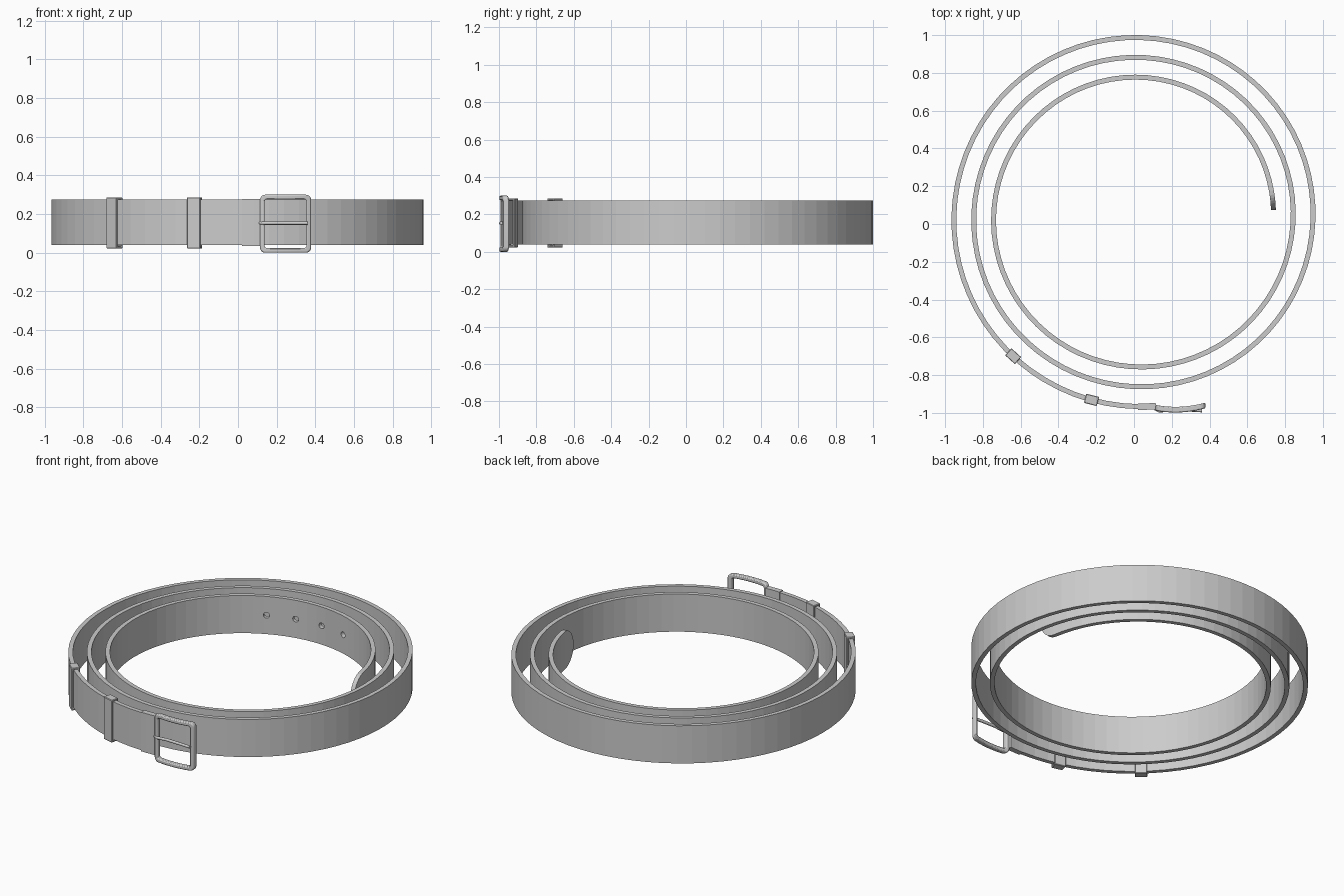
import bpy, bmesh, math
from mathutils import Matrix, Vector

if "Cube" in bpy.data.objects:
    bpy.data.objects.remove(bpy.data.objects["Cube"])

CX, CY, ZM = 0.0235, 0.0365, 0.157


def radius(deg):
    return 0.7145 + 0.105 * deg / 360


def spiral(deg, off=0.0, z=0.0):
    a, r = math.radians(deg), radius(deg) + off
    return Vector((CX + r * math.cos(a), CY + r * math.sin(a), z))


def make(name, bm):
    bmesh.ops.recalc_face_normals(bm, faces=bm.faces)
    me = bpy.data.meshes.new(name)
    bm.to_mesh(me)
    bm.free()
    ob = bpy.data.objects.new(name, me)
    bpy.context.collection.objects.link(ob)
    return ob


def skin(name, rings, cyclic=False):
    """Join equal cross-sections into one closed surface."""
    bm = bmesh.new()
    vs = [[bm.verts.new(p) for p in ring] for ring in rings]
    n, m = len(vs), len(vs[0])
    for i in range(n if cyclic else n - 1):
        a, b = vs[i], vs[(i + 1) % n]
        for j in range(m):
            k = (j + 1) % m
            bm.faces.new((a[j], a[k], b[k], b[j]))
    if not cyclic:
        bm.faces.new(vs[0])
        bm.faces.new(vs[-1])
    return make(name, bm)


def band(deg, half, thick):
    return [spiral(deg, o * thick / 2, ZM + s * half)
            for o, s in ((-1, -1), (1, -1), (1, 1), (-1, 1))]


# coiled strap with a rounded tip at the inner end
START, END, TIP, HALF = 3.0, 995.0, 8.0, 0.1175
rings = []
for i in range(11):
    s = (i / 10) ** 2
    h = HALF * max(0.06, math.sqrt(1 - (1 - s) ** 2))
    rings.append(band(START + TIP * s, h, 0.026))
steps = 196
for i in range(1, steps + 1):
    rings.append(band(START + TIP + (END - START - TIP) * i / steps, HALF, 0.026))
strap = skin("strap", rings)

# punched holes in the inner turn
bm = bmesh.new()
for deg in (75, 88.5, 102, 115.5):
    p = spiral(deg, 0, ZM)
    d = Vector((math.cos(math.radians(deg)), math.sin(math.radians(deg)), 0))
    rot = d.to_track_quat('Z', 'Y').to_matrix().to_4x4()
    bmesh.ops.create_cone(bm, cap_ends=True, segments=16, radius1=0.018,
                          radius2=0.018, depth=0.08,
                          matrix=Matrix.Translation(p) @ rot)
cutter = make("hole_cutter", bm)
cutter.hide_render = True
mod = strap.modifiers.new("holes", 'BOOLEAN')
mod.operation, mod.solver, mod.object = 'DIFFERENCE', 'EXACT', cutter
bpy.context.view_layer.objects.active = strap
bpy.ops.object.modifier_apply(modifier=mod.name)
bpy.data.objects.remove(cutter)

# folded strap end that holds the buckle
skin("folded_end", [band(989.8 + 5.5 * i / 3, 0.122, 0.034) for i in range(4)])


# keeper loops around the strap
def keeper(name, deg):
    c = spiral(deg)
    n = Vector((math.cos(math.radians(deg)), math.sin(math.radians(deg)), 0))
    t = Vector((-n.y, n.x, 0))
    loops = []
    for o, s in ((-1, -1), (1, -1), (1, 1), (-1, 1)):
        ring = []
        for tt, inner in ((-1, 0), (1, 0), (1, 1), (-1, 1)):
            w = 0.014 if inner else 0.025
            h = 0.119 if inner else 0.132
            ring.append(c + n * o * w + t * tt * 0.035 + Vector((0, 0, ZM - 0.003 + s * h)))
        loops.append(ring)
    ob = skin(name, loops, cyclic=True)
    b = ob.modifiers.new("soft_edges", 'BEVEL')
    b.width, b.segments = 0.003, 1


keeper("keeper_left", 948)
keeper("keeper_right", 975.6)


# buckle frame: rounded rectangle, slightly bowed
def bow(x):
    return -0.983 + 0.9 * (x - 0.22) ** 2


BX, BZ, HX, HZ, R = 0.246, 0.150, 0.132, 0.150, 0.026


def outline(inset):
    pts = []
    r = R - inset * 0.6
    hx, hz = HX - inset - r, HZ - inset - r
    for q, (sx, sz) in enumerate(((1, 1), (-1, 1), (-1, -1), (1, -1))):
        for k in range(6):
            a = math.pi / 2 * (q + k / 5)
            pts.append((BX + sx * hx + r * math.cos(a), BZ + sz * hz + r * math.sin(a)))
        if q in (0, 2):
            for k in range(1, 8):
                pts.append((BX + sx * hx * (1 - k / 4), BZ + sz * (hz + r)))
    return pts


rings = []
for (xo, zo), (xi, zi) in zip(outline(0), outline(0.024)):
    rings.append([Vector((x, bow(x) + d, z)) for x, z, d in
                  ((xo, zo, -0.015), (xi, zi, -0.015), (xi, zi, 0.015), (xo, zo, 0.015))])
frame = skin("buckle_frame", rings, cyclic=True)
b = frame.modifiers.new("soft_edges", 'BEVEL')
b.width, b.segments, b.limit_method = 0.006, 2, 'ANGLE'
b.angle_limit = math.radians(50)

# prong hooked round the left bar and resting on the right bar
cu = bpy.data.curves.new("buckle_prong", 'CURVE')
cu.dimensions = '3D'
cu.bevel_depth, cu.bevel_resolution, cu.use_fill_caps = 0.009, 2, True
path = [(0.118, -0.966), (0.116, -0.982), (0.135, -0.99), (0.2, -0.982),
        (0.29, -0.984), (0.36, -0.988)]
sp = cu.splines.new('POLY')
sp.points.add(len(path) - 1)
for pt, (x, y) in zip(sp.points, path):
    pt.co = (x, y, 0.153, 1)
bpy.context.collection.objects.link(bpy.data.objects.new("buckle_prong", cu))

# smooth shading only on the metal parts
bpy.ops.object.select_all(action='DESELECT')
frame.select_set(True)
bpy.context.view_layer.objects.active = frame
bpy.ops.object.shade_smooth_by_angle()
